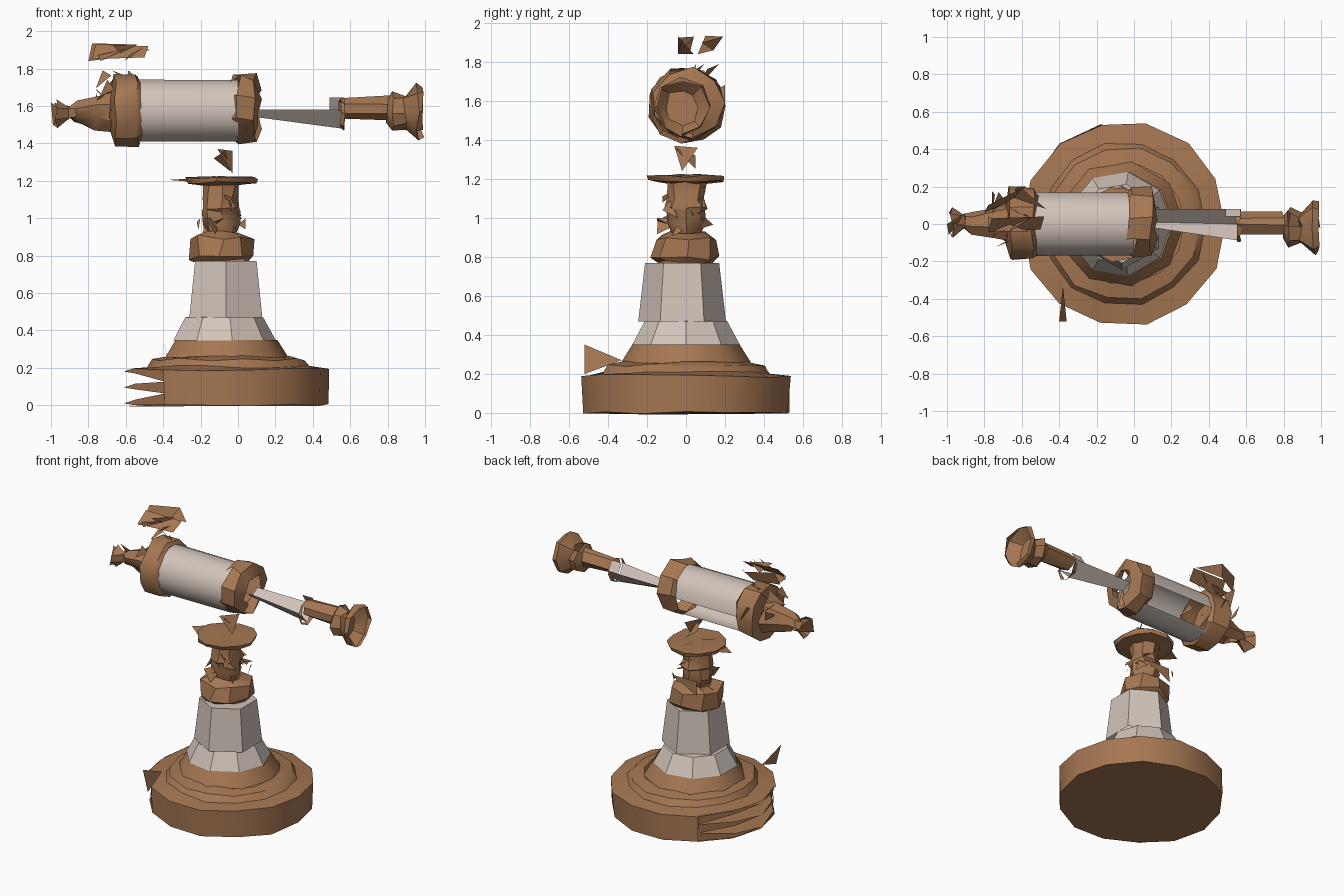
import bpy, bmesh, math, random
from mathutils import Vector

random.seed(11)
cube = bpy.data.objects.get("Cube")
if cube:
    bpy.data.objects.remove(cube)


def material(name, rgb):
    m = bpy.data.materials.new(name)
    m.use_nodes = True
    m.diffuse_color = (*rgb, 1)
    m.node_tree.nodes["Principled BSDF"].inputs["Base Color"].default_value = (*rgb, 1)
    return m


BROWN = material("weathered_brown", (0.38, 0.185, 0.085))
PALE = material("pale_enamel", (0.64, 0.55, 0.49))


def finish(name, bm, mat):
    mesh = bpy.data.meshes.new(name)
    bm.to_mesh(mesh)
    bm.free()
    mesh.materials.append(mat)
    mesh.shade_smooth()
    mesh.set_sharp_from_angle(angle=math.radians(35))
    obj = bpy.data.objects.new(name, mesh)
    bpy.context.collection.objects.link(obj)
    return obj


def turned(name, profile, centre, mat, axis="z", sides=12, jitter=0, gap=(), caps=(), turn=0):
    """Turn (position, radius) pairs about an axis; gap lists missing (band, side) faces."""
    bm = bmesh.new()
    rings = []
    for along, r in profile:
        ring = []
        for i in range(sides):
            a = math.tau * i / sides + turn
            u, v = r * math.cos(a), r * math.sin(a)
            if axis == "z":
                p = Vector((centre[0] + u, centre[1] + v, along))
            else:
                p = Vector((along, centre[0] + u, centre[1] + v))
            p += Vector([random.uniform(-jitter, jitter) for _ in range(3)])
            ring.append(bm.verts.new(p))
        rings.append(ring)
    for band, (a, b) in enumerate(zip(rings, rings[1:])):
        for i in range(sides):
            j = (i + 1) % sides
            if (band, i) not in gap:
                bm.faces.new((a[i], a[j], b[j], b[i]))
    for c in caps:
        bm.faces.new(rings[c])
    bmesh.ops.recalc_face_normals(bm, faces=bm.faces)
    return finish(name, bm, mat)


def plate(name, points, mat):
    bm = bmesh.new()
    bm.faces.new([bm.verts.new(p) for p in points])
    return finish(name, bm, mat)


def shards(name, low, high, count, size):
    """Loose torn flakes scattered inside a box."""
    bm = bmesh.new()
    for _ in range(count):
        c = Vector([random.uniform(a, b) for a, b in zip(low, high)])
        pts = [c + Vector([random.uniform(-size, size) for _ in range(3)]) for _ in range(3)]
        pts = [[min(max(p[k], low[k]), high[k]) for k in range(3)] for p in pts]
        bm.faces.new([bm.verts.new(p) for p in pts])
    return finish(name, bm, BROWN)


# Heavy round foot, its wall torn open on one side
turned("foot", [(0, 0.54), (0.19, 0.545), (0.205, 0.44), (0.245, 0.41), (0.26, 0.32)], (-0.055, 0),
       BROWN, sides=14, jitter=0.008, caps=(0,), gap=[(0, i) for i in (5, 6, 7, 8)])
turned("skirt", [(0.255, 0.34), (0.35, 0.28)], (-0.07, 0), BROWN, sides=9)

# Teeth of the torn wall, on both sides of the tear
for side in (-1, 1):
    for k in range(3):
        low = 0.063 * k
        tip = 0.01 + 0.085 * k
        plate("foot_tooth", [(-0.39, 0.42 * side, low), (-0.55, 0.22 * side, tip - 0.01),
                             (-0.61, 0, tip), (-0.55, 0.22 * side, tip + 0.02),
                             (-0.39, 0.42 * side, low + 0.063)], BROWN)
plate("lifted_flake", [(-0.4, -0.52, 0.35), (-0.36, -0.52, 0.2), (-0.38, -0.33, 0.27)], BROWN)

# Pale pedestal
turned("pedestal_cone", [(0.345, 0.283), (0.47, 0.215), (0.475, 0.17)], (-0.08, 0), PALE, sides=9)
turned("pedestal_drum", [(0.47, 0.225), (0.77, 0.19)], (-0.065, -0.02), PALE, sides=6,
       caps=(1,), turn=math.pi / 6)

# Ragged collar, neck and disc
turned("collar", [(0.77, 0.15), (0.79, 0.18), (0.9, 0.165), (0.92, 0.09)],
       (-0.09, 0), BROWN, sides=8, jitter=0.016)
shards("collar_flakes", (-0.22, -0.15, 0.9), (0.04, 0.14, 1), 10, 0.11)
turned("neck", [(0.91, 0.07), (0.97, 0.1), (1.04, 0.095), (1.05, 0.105), (1.1, 0.09), (1.19, 0.1)],
       (-0.09, 0), BROWN, sides=8, jitter=0.01)
shards("neck_flakes", (-0.18, -0.12, 1.0), (0.02, 0.1, 1.15), 8, 0.08)
turned("neck_disc", [(1.18, 0.1), (1.19, 0.19), (1.215, 0.2), (1.22, 0.05)],
       (-0.09, 0), BROWN, sides=11, jitter=0.007, caps=(3,))
plate("disc_splinter", [(-0.37, 0, 1.205), (-0.2, -0.13, 1.19), (-0.2, 0.1, 1.215)], BROWN)
plate("pivot_blade", [(-0.11, -0.06, 1.37), (-0.03, 0.06, 1.36), (-0.03, -0.02, 1.24)], BROWN)
plate("pivot_flake", [(-0.13, 0.05, 1.32), (-0.07, -0.06, 1.36), (-0.04, 0.05, 1.25)], BROWN)

# Barrel body, open low on the back, with its end rings
turned("barrel", [(-0.53, 0.17), (0, 0.168)], (0, 1.575), PALE, axis="x", sides=14,
       gap=[(0, 12), (0, 13)])
turned("rear_ring", [(-0.52, 0.17), (-0.54, 0.195), (-0.66, 0.2), (-0.68, 0.1)],
       (0, 1.58), BROWN, axis="x", sides=11, jitter=0.012, caps=(3,))
turned("front_ring", [(-0.03, 0.17), (0, 0.195), (0.09, 0.18), (0.12, 0.1)],
       (0.01, 1.59), BROWN, axis="x", sides=9, jitter=0.015, gap=[(0, 3), (2, 6)])

# Eyepiece behind the barrel
turned("eyepiece", [(-0.66, 0.12), (-0.76, 0.085), (-0.86, 0.06), (-0.9, 0.045), (-0.98, 0.075)],
       (0.01, 1.565), BROWN, axis="x", sides=7, jitter=0.016, gap=[(1, 5), (3, 1)])
shards("eyepiece_flakes", (-0.76, -0.13, 1.58), (-0.5, 0.2, 1.79), 9, 0.1)
plate("eyepiece_tip", [(-1, 0, 1.62), (-0.9, 0.06, 1.53), (-0.99, -0.06, 1.5)], BROWN)

# Floating sight above the rear ring
plate("sight_left", [(-0.8, 0.06, 1.84), (-0.78, 0.1, 1.935), (-0.6, 0.19, 1.93), (-0.64, 0.14, 1.86)], BROWN)
plate("sight_right", [(-0.78, -0.04, 1.85), (-0.76, 0.03, 1.93), (-0.48, 0.04, 1.92), (-0.5, -0.03, 1.86)], BROWN)
plate("sight_rail", [(-0.64, 0.14, 1.86), (-0.6, 0.19, 1.93), (-0.47, 0.08, 1.9)], BROWN)
shards("sight_flakes", (-0.78, -0.04, 1.84), (-0.5, 0.04, 1.93), 4, 0.12)

# Open draw tube, a shallow trough widening forward
near = [(0.1, 0.08, 1.58), (0.1, 0.01, 1.54), (0.1, -0.02, 1.575)]
far = [(0.57, 0.08, 1.58), (0.55, 0, 1.48), (0.57, -0.09, 1.575)]
for k in range(2):
    plate("draw_tube_side", [near[k], far[k], far[k + 1], near[k + 1]], PALE)
plate("draw_tube_lip", [(0.49, 0.08, 1.58), (0.49, 0.04, 1.645), (0.57, 0.04, 1.645), (0.57, 0.08, 1.58)], PALE)

# Front tube and flared mouth with a waist
turned("tube_ring", [(0.545, 0.08), (0.57, 0.085)], (-0.01, 1.56), BROWN, axis="x", sides=8, jitter=0.008)
turned("front_tube", [(0.56, 0.055), (0.8, 0.065)], (0, 1.59), BROWN, axis="x", sides=7, jitter=0.012)
turned("flared_mouth", [(0.79, 0.065), (0.83, 0.11), (0.89, 0.09), (0.96, 0.15), (0.99, 0.135)],
       (-0.02, 1.57), BROWN, axis="x", sides=8, jitter=0.012, caps=(2,), gap=[(3, 5), (1, 1)])
